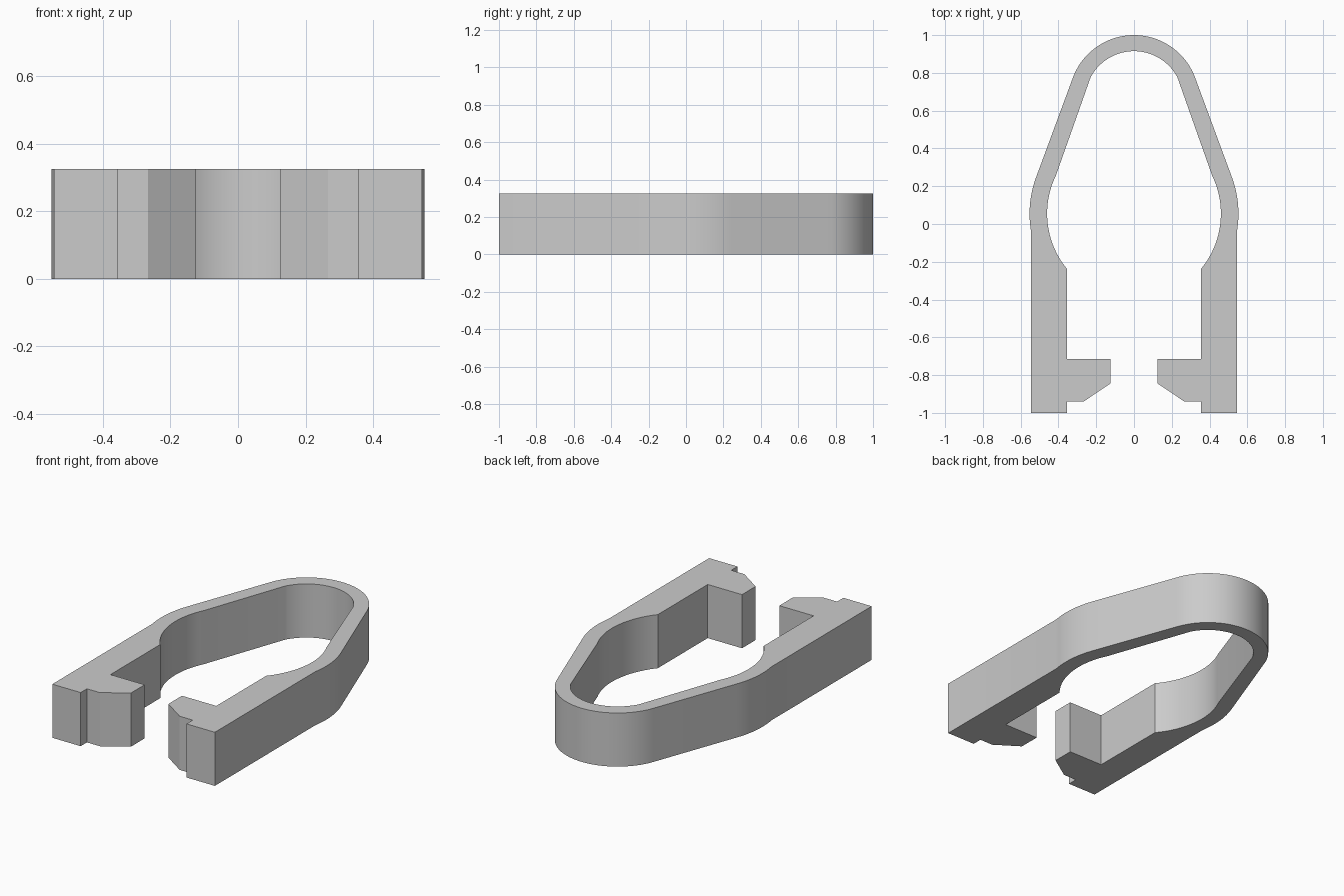
import bpy, bmesh, math

cube = bpy.data.objects.get("Cube")
if cube:
    bpy.data.objects.remove(cube, do_unlink=True)

HEIGHT = 0.325
BACK_Y, MID_Y = 0.655, 0.055   # centres of the back bend and the wide bend


def arc(cy, radius, start, end, steps):
    """Points on a circle centred on x = 0, angles in degrees from +x."""
    points = []
    for i in range(steps + 1):
        a = math.radians(start + (end - start) * i / steps)
        points.append((radius * math.cos(a), cy + radius * math.sin(a)))
    return points


# Half outline of the clip: outer wall, hooked foot, then inner wall
half = arc(BACK_Y, 0.345, 90, 20.3, 24)
half += arc(MID_Y, 0.553, 20.3, -9.8, 12)
half += [(0.545, -1.0), (0.355, -1.0), (0.355, -0.94), (0.267, -0.94),
         (0.125, -0.845), (0.125, -0.715), (0.355, -0.715)]
half += arc(MID_Y, 0.46, -39.5, 26, 20)
half += arc(BACK_Y, 0.26, 28, 90, 20)

# Mirror the half into one closed outline and extrude it upward
outline = half + [(-x, y) for x, y in reversed(half[1:-1])]
bm = bmesh.new()
base = bm.faces.new([bm.verts.new((x, y, 0)) for x, y in outline])
top = bmesh.ops.extrude_face_region(bm, geom=[base], use_keep_orig=True)
top_verts = [v for v in top["geom"] if isinstance(v, bmesh.types.BMVert)]
bmesh.ops.translate(bm, verts=top_verts, vec=(0, 0, HEIGHT))
bmesh.ops.recalc_face_normals(bm, faces=bm.faces[:])
mesh = bpy.data.meshes.new("spring_clip")
bm.to_mesh(mesh)
bm.free()

clip = bpy.data.objects.new("spring_clip", mesh)
bpy.context.collection.objects.link(clip)

# Plain grey plastic
grey = bpy.data.materials.new("grey_plastic")
grey.use_nodes = True
colour = (0.6, 0.6, 0.6, 1)
grey.diffuse_color = colour
grey.node_tree.nodes["Principled BSDF"].inputs["Base Color"].default_value = colour
mesh.materials.append(grey)

# Smooth bends, crisp rims and corners
bpy.ops.object.select_all(action="DESELECT")
clip.select_set(True)
bpy.context.view_layer.objects.active = clip
bpy.ops.object.shade_smooth_by_angle(angle=math.radians(25))
